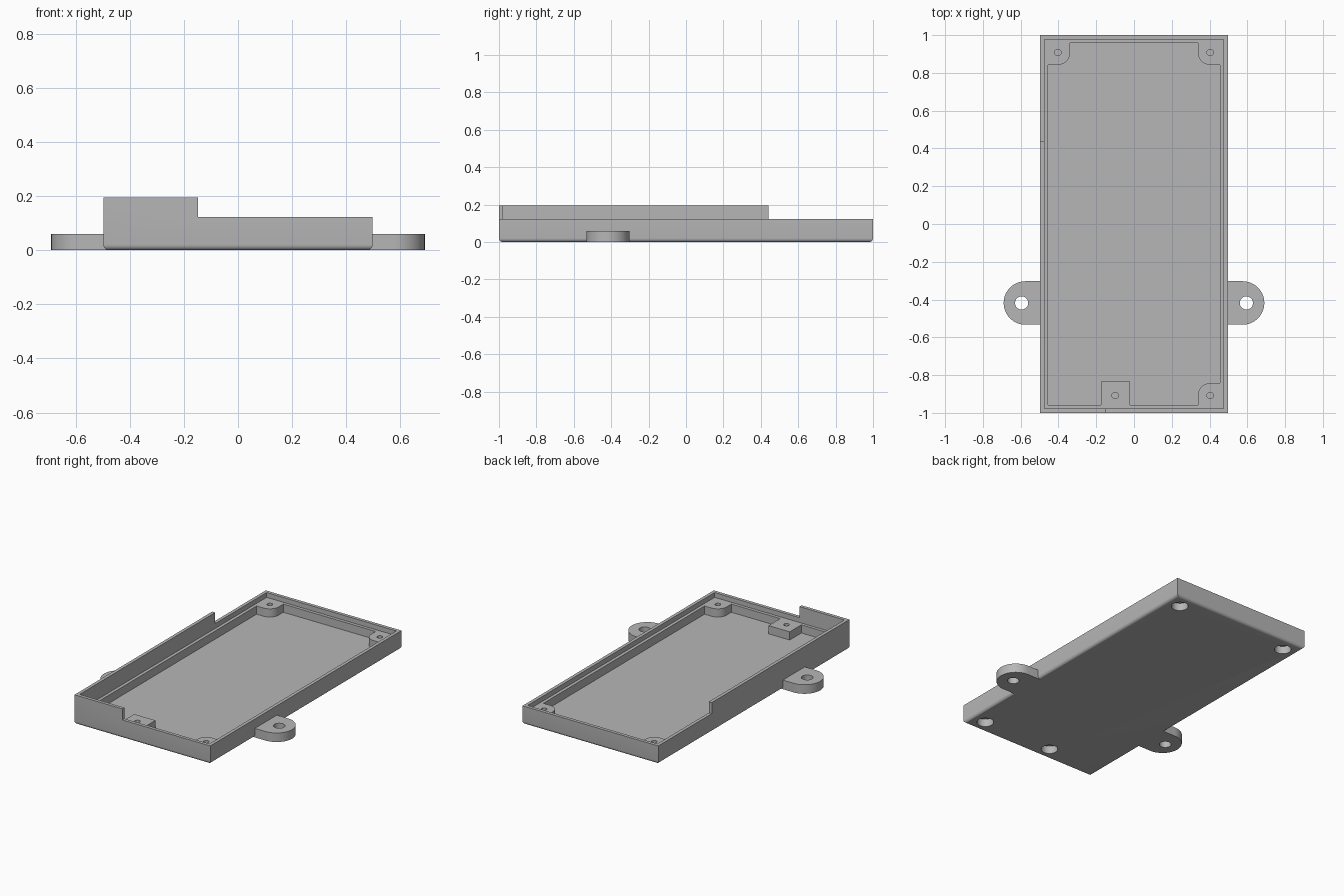
import bpy, bmesh
from math import sin, cos, pi, radians

cube = bpy.data.objects.get("Cube")
if cube:
    bpy.data.objects.remove(cube, do_unlink=True)

HALF_X, HALF_Y = 0.497, 1.0
RIM, TOP, LEDGE, FLOOR = 0.122, 0.195, 0.09, 0.036
LIP = 0.022           # thin outer lip
WALL = 0.043          # full wall below the ledge

grey = bpy.data.materials.new("plain grey")
grey.use_nodes = True
colour = (0.47, 0.47, 0.47, 1)
grey.diffuse_color = colour
grey.node_tree.nodes["Principled BSDF"].inputs["Base Color"].default_value = colour


def arc(cx, cy, r, start, end, steps=12):
    angles = [radians(start + (end - start) * i / steps) for i in range(steps + 1)]
    return [(cx + r * cos(a), cy + r * sin(a)) for a in angles]


def rect(x0, x1, y0, y1):
    return [(x0, y0), (x1, y0), (x1, y1), (x0, y1)]


def prism(name, outline, z0, z1, bottom_round=0):
    """Extrude a flat outline upward, optionally rounding its bottom edges."""
    bm = bmesh.new()
    face = bm.faces.new([bm.verts.new((x, y, z0)) for x, y in outline])
    rise = bmesh.ops.extrude_face_region(bm, geom=[face])["geom"]
    bmesh.ops.translate(bm, vec=(0, 0, z1 - z0),
                        verts=[v for v in rise if isinstance(v, bmesh.types.BMVert)])
    if bottom_round:
        low = [e for e in bm.edges if all(abs(v.co.z - z0) < 1e-5 for v in e.verts)]
        bmesh.ops.bevel(bm, geom=low, offset=bottom_round, segments=6,
                        profile=0.5, affect='EDGES')
    bmesh.ops.recalc_face_normals(bm, faces=bm.faces)
    mesh = bpy.data.meshes.new(name)
    bm.to_mesh(mesh)
    bm.free()
    mesh.materials.append(grey)
    ob = bpy.data.objects.new(name, mesh)
    bpy.context.collection.objects.link(ob)
    return ob


def cut(target, outline, z0, z1):
    cutter = prism("cutter", outline, z0, z1)
    cutter.hide_render = True
    mod = target.modifiers.new("cut", 'BOOLEAN')
    mod.operation, mod.solver, mod.object = 'DIFFERENCE', 'EXACT', cutter
    bpy.context.view_layer.objects.active = target
    bpy.ops.object.modifier_apply(modifier=mod.name)
    bpy.data.objects.remove(cutter, do_unlink=True)


def finish(ob):
    bpy.ops.object.select_all(action='DESELECT')
    ob.select_set(True)
    bpy.context.view_layer.objects.active = ob
    bpy.ops.object.shade_smooth_by_angle(angle=radians(30))


# Tray shell with rounded bottom edges
tray = prism("tray", rect(-HALF_X, HALF_X, -HALF_Y, HALF_Y), 0, TOP, 0.02)

# Pocket inside the lip, down to the ledge
lx, ly = HALF_X - LIP, HALF_Y - LIP
cut(tray, rect(-lx, lx, -ly, ly), LEDGE, 0.3)

# Low rim everywhere except the raised right and front corner wall
cut(tray, [(-0.8, 0.44), (-lx + 0.001, 0.44), (-lx + 0.001, -ly + 0.001),
           (-0.147, -ly + 0.001), (-0.147, -1.2), (0.8, -1.2), (0.8, 1.2), (-0.8, 1.2)],
    RIM, 0.4)

# Main cavity, leaving three rounded corner bosses and one square front boss
ix, iy = HALF_X - WALL, HALF_Y - WALL
bx, by, br = 0.403, 0.908, 0.065
cavity = [(-ix, -iy), (-0.175, -iy), (-0.175, -0.835), (-0.02, -0.835), (-0.02, -iy)]
cavity += [(bx - br, -iy)] + arc(bx, -by, br, 180, 90) + [(ix, -by + br)]
cavity += [(ix, by - br)] + arc(bx, by, br, 270, 180) + [(bx - br, iy)]
cavity += [(-bx + br, iy)] + arc(-bx, by, br, 360, 270) + [(-ix, by - br)]
cut(tray, cavity, FLOOR, LEDGE + 0.05)

# Pilot holes from above and screw head recesses from below
for x, y in [(bx, -by), (bx, by), (-bx, by), (-0.1, -by)]:
    cut(tray, arc(x, y, 0.017, 0, 345, 23), 0.065, LEDGE + 0.05)
    cut(tray, arc(x, y, 0.05, 0, 348.75, 31), -0.05, 0.05)
finish(tray)

# Mounting ears, one on each side
for side, name in ((1, "left_ear"), (-1, "right_ear")):
    r, cy = 0.115, -0.418
    shape = [(0.47, cy - r)] + arc(0.575, cy, r, -90, 90, 32) + [(0.47, cy + r)]
    ear = prism(name, [(side * x, y) for x, y in shape], 0, 0.06)
    cut(ear, arc(side * 0.595, cy, 0.035, 0, 348.75, 31), -0.1, 0.2)
    finish(ear)
